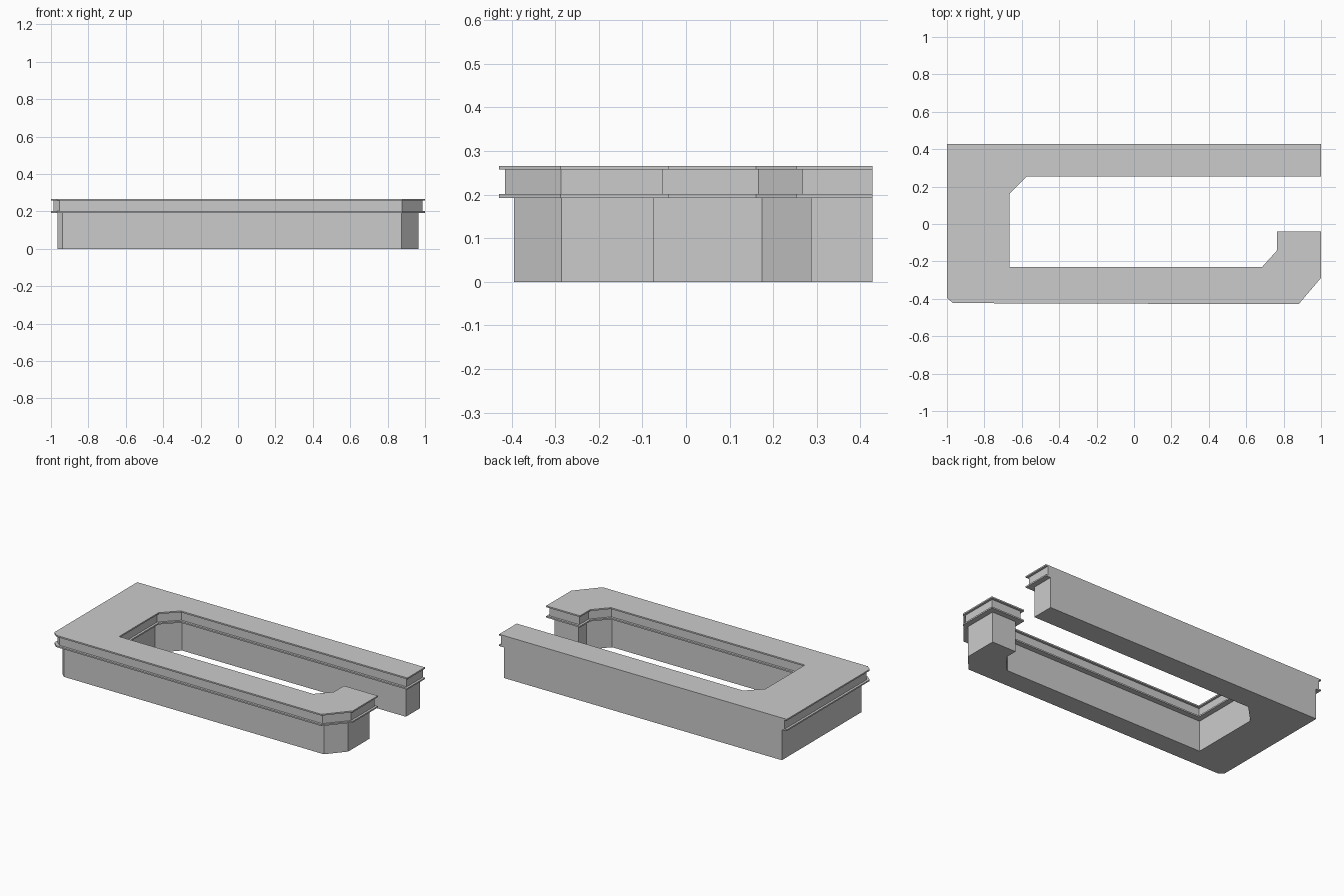
import bpy, bmesh
from mathutils import Vector

if "Cube" in bpy.data.objects:
    bpy.data.objects.remove(bpy.data.objects["Cube"])

# Countertop outline, clockwise, with how strongly the edge AFTER each point is inset
OUTLINE = [
    (-1, 0.428, 0), (1, 0.428, 1), (1, 0.253, 1),           # back edge stays flush
    (-0.575, 0.253, 1), (-0.665, 0.161, 1),                 # inner chamfer
    (-0.665, -0.231, 1), (0.684, -0.231, 1), (0.765, -0.141, 1),
    (0.765, -0.04, 1), (1, -0.04, 1), (1, -0.288, 0.8),     # front right chamfer
    (0.88, -0.429, 1), (-0.968, -0.423, 1.35), (-1, -0.395, 1),
]


def inset_outline(dist):
    """Move every edge inwards and intersect neighbouring edges."""
    n = len(OUTLINE)
    lines = []
    for i, (x, y, w) in enumerate(OUTLINE):
        nx, ny, _ = OUTLINE[(i + 1) % n]
        d = Vector((nx - x, ny - y)).normalized()
        lines.append((Vector((x, y)) + Vector((d.y, -d.x)) * dist * w, d))
    pts = []
    for i in range(n):
        (p, d), (q, e) = lines[i - 1], lines[i]
        t = (q - p).cross(e) / d.cross(e)
        pts.append(p + d * t)
    return pts


def layer(name, z0, z1, inset):
    """Extruded slab of the counter outline."""
    bm = bmesh.new()
    face = bm.faces.new([bm.verts.new((p.x, p.y, z0)) for p in inset_outline(inset)])
    ext = bmesh.ops.extrude_face_region(bm, geom=[face], use_keep_orig=True)
    for v in ext["geom"]:
        if isinstance(v, bmesh.types.BMVert):
            v.co.z = z1
    bmesh.ops.recalc_face_normals(bm, faces=bm.faces)
    mesh = bpy.data.meshes.new(name)
    bm.to_mesh(mesh)
    bm.free()
    obj = bpy.data.objects.new(name, mesh)
    bpy.context.collection.objects.link(obj)


# Base cabinet, lower lip, recessed band and top
layer("counter_base", 0, 0.192, 0.034)
layer("lower_lip", 0.192, 0.201, 0)
layer("recessed_band", 0.201, 0.257, 0.014)
layer("countertop", 0.257, 0.266, 0)
